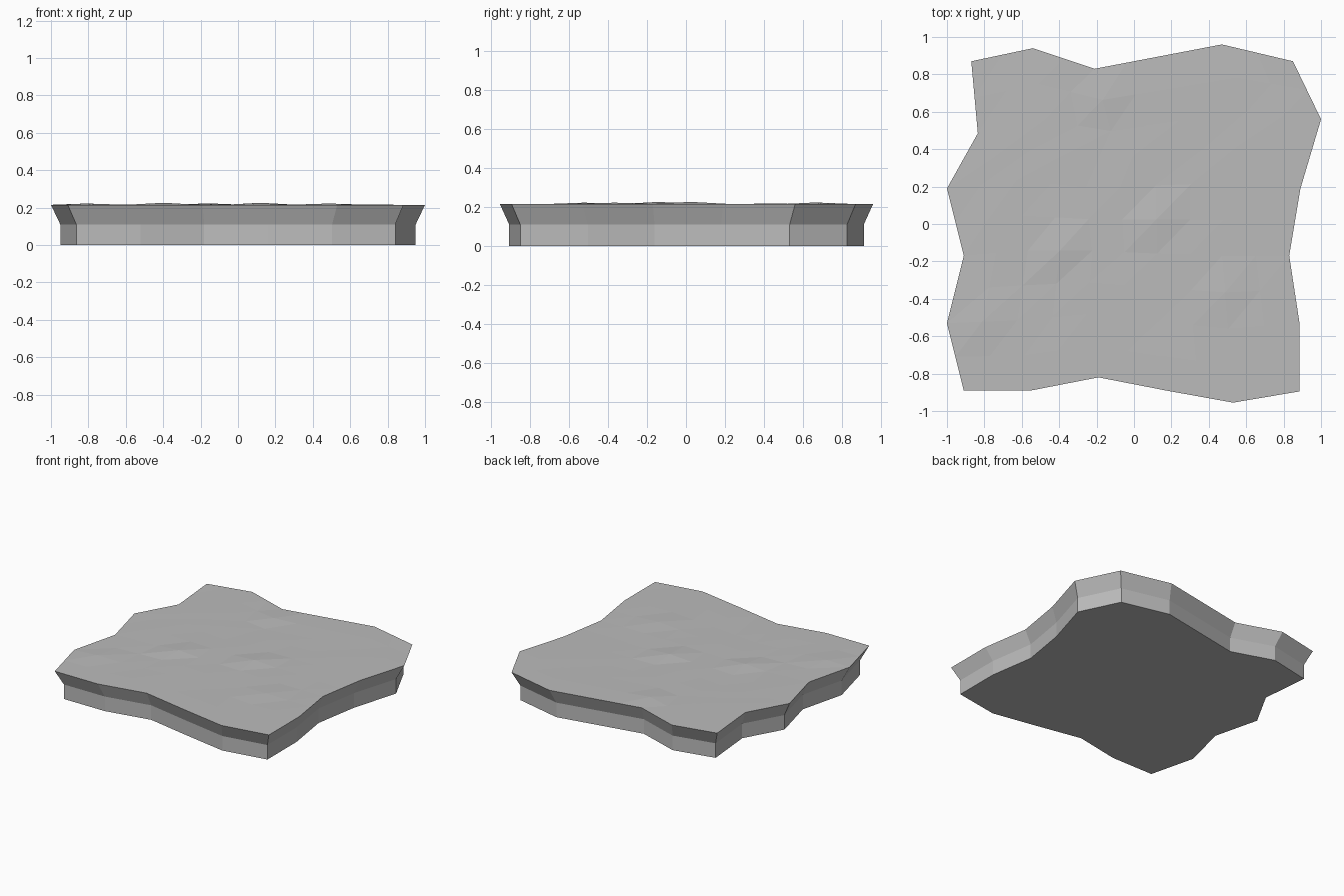
import bpy
import bmesh
import random
from mathutils import Vector

random.seed(4)
cube = bpy.data.objects.get("Cube")
if cube:
    bpy.data.objects.remove(cube, do_unlink=True)

TOP, WAIST, INSET, CELLS = 0.215, 0.11, 0.95, 10

# Uneven edges of the slab, each from its low corner to its high corner
front = [(-.91, -.89), (-.55, -.89), (-.19, -.82), (.17, -.89), (.53, -.955), (.885, -.895)]
right = [(.885, -.895), (.885, -.53), (.83, -.17), (.89, .19), (1, .56), (.85, .87)]
back = [(-.87, .87), (-.54, .94), (-.21, .83), (.13, .895), (.47, .96), (.85, .87)]
left = [(-.91, -.89), (-1, -.53), (-.91, -.17), (-1, .19), (-.835, .485), (-.87, .87)]


def along(edge, t):
    """Point at fraction t of a jagged edge."""
    k = min(int(t * 5 + 1e-6), 4)
    return Vector(edge[k]).lerp(Vector(edge[k + 1]), t * 5 - k)


def surface(u, v):
    """Blend the four edges into one patch."""
    low = along(front, 0).lerp(along(front, 1), u)
    high = along(back, 0).lerp(along(back, 1), u)
    return (along(front, u).lerp(along(back, u), v)
            + along(left, v).lerp(along(right, v), u) - low.lerp(high, v))


# Top surface with a few low bumps
bumps = {(3, 4): .011, (6, 5): .011, (4, 9): .008, (1, 2): .007, (8, 3): .007}
bm = bmesh.new()
grid = []
for j in range(CELLS + 1):
    row = []
    for i in range(CELLS + 1):
        p = surface(i / CELLS, j / CELLS)
        inside = 0 < i < CELLS and 0 < j < CELLS
        lift = bumps.get((i, j), random.uniform(0, .0015)) if inside else 0
        row.append(bm.verts.new((p.x, p.y, TOP + lift)))
    grid.append(row)
for j in range(CELLS):
    for i in range(CELLS):
        a, b = grid[j][i], grid[j][i + 1]
        c, d = grid[j + 1][i + 1], grid[j + 1][i]
        bm.faces.new((a, b, c))
        bm.faces.new((a, c, d))

# Undercut rim, upright foot and flat underside
rim = [e for e in bm.edges if e.is_boundary]
for height, scale in ((WAIST, INSET), (0, 1)):
    new = bmesh.ops.extrude_edge_only(bm, edges=rim)["geom"]
    rim = [g for g in new if isinstance(g, bmesh.types.BMEdge) and g.is_boundary]
    for v in {v for e in rim for v in e.verts}:
        v.co = (v.co.x * scale, v.co.y * scale, height)
bmesh.ops.contextual_create(bm, geom=rim)
bmesh.ops.recalc_face_normals(bm, faces=bm.faces)

mesh = bpy.data.meshes.new("stone_slab")
bm.to_mesh(mesh)
bm.free()
slab = bpy.data.objects.new("stone_slab", mesh)
bpy.context.collection.objects.link(slab)

# Plain grey stone
stone = bpy.data.materials.new("grey_stone")
stone.use_nodes = True
color = (0.5, 0.5, 0.5, 1)
stone.diffuse_color = color
stone.node_tree.nodes["Principled BSDF"].inputs["Base Color"].default_value = color
mesh.materials.append(stone)
